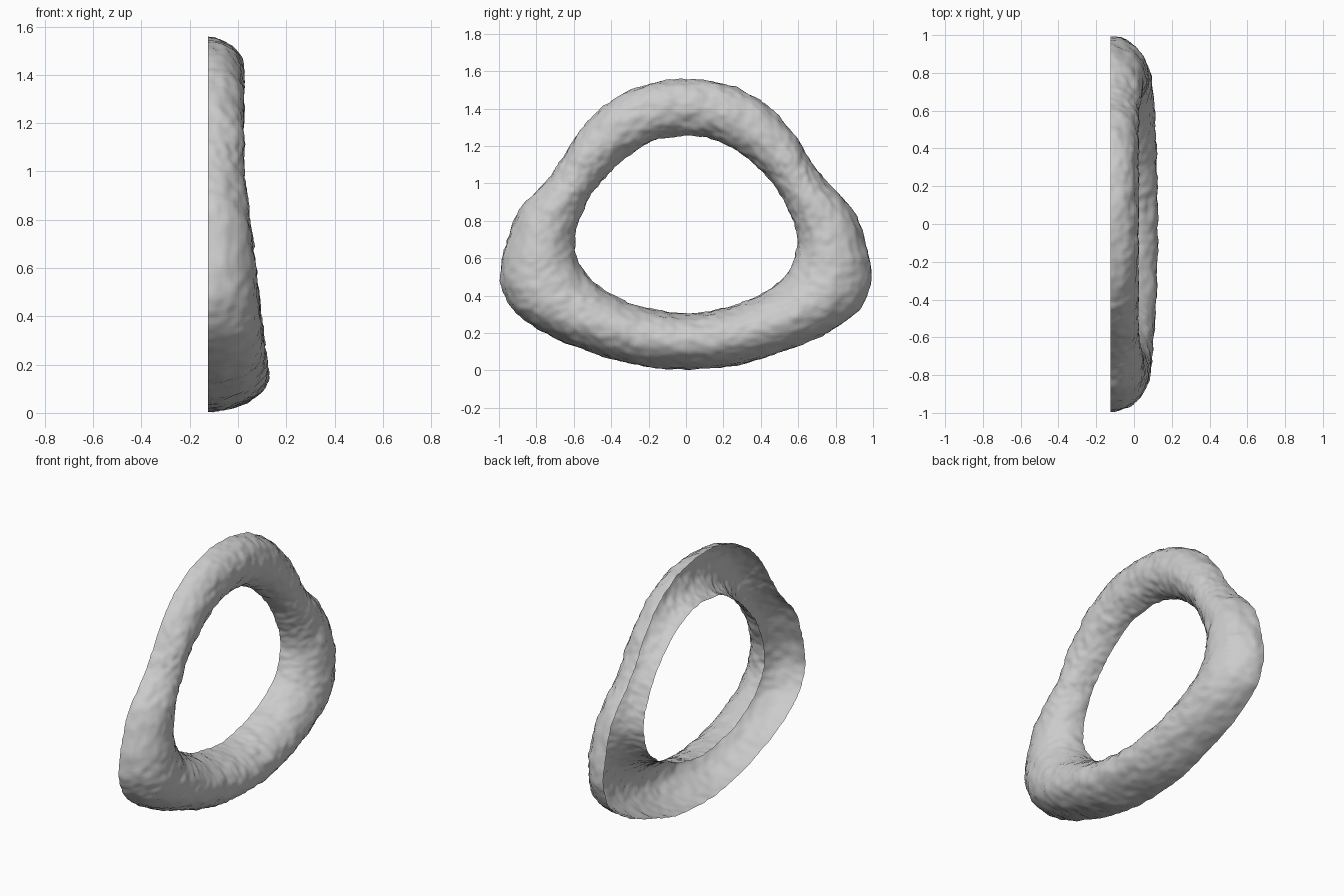
import bpy, bmesh, math
from mathutils import Vector, noise

if "Cube" in bpy.data.objects:
    bpy.data.objects.remove(bpy.data.objects["Cube"])

BACK_X = -0.125
# Right half of the ring, top to bottom: outer rim y, z and inner rim y, z
HALF = [
    (0.00, 1.555, 0.00, 1.255), (0.21, 1.53, 0.15, 1.235), (0.41, 1.435, 0.29, 1.16),
    (0.57, 1.275, 0.41, 1.06), (0.66, 1.13, 0.50, 0.95), (0.75, 1.01, 0.56, 0.83),
    (0.90, 0.84, 0.595, 0.71), (0.99, 0.55, 0.58, 0.60), (0.95, 0.36, 0.52, 0.495),
    (0.80, 0.225, 0.42, 0.42), (0.56, 0.115, 0.28, 0.355), (0.28, 0.03, 0.14, 0.32),
    (0.00, 0.007, 0.00, 0.305)]
LOOP = HALF + [(-a, b, -c, d) for a, b, c, d in HALF[-2:0:-1]]
STEPS, ARC = 12, 36


def spline(a, b, c, d, t):
    return 0.5 * (2*b + (c - a)*t + (2*a - 5*b + 4*c - d)*t*t + (3*b - a - 3*c + d)*t**3)


def ring_point(i):
    k, t = divmod(i, STEPS)
    pts = [LOOP[(k + j) % len(LOOP)] for j in (-1, 0, 1, 2)]
    return [spline(*v, t / STEPS) for v in zip(*pts)]


# Half-elliptical shell swept round the ring, open at the back
bm = bmesh.new()
rows = []
for i in range(len(LOOP) * STEPS):
    oy, oz, iy, iz = ring_point(i)
    outer, inner = Vector((BACK_X, oy, oz)), Vector((BACK_X, iy, iz))
    mid, half = (outer + inner) / 2, (outer - inner) / 2
    depth = 0.025 + 0.12 * max(0, 1 - mid.z) - BACK_X
    row = []
    for j in range(ARC + 1):
        a = math.pi * j / ARC
        p = mid + half * math.cos(a) + Vector((depth * math.sin(a), 0, 0))
        # Rough, hewn surface
        n = half.normalized() * math.cos(a) + Vector((math.sin(a), 0, 0))
        bump = 0.007 * noise.noise(p * 11) + 0.007 * noise.noise(p * 26) + 0.003 * noise.noise(p * 50)
        p += n * bump
        p.x = max(p.x, BACK_X)
        p.z = max(p.z, 0)
        row.append(bm.verts.new(p))
    rows.append(row)
for r, s in zip(rows, rows[1:] + rows[:1]):
    for j in range(ARC):
        bm.faces.new((r[j], r[j + 1], s[j + 1], s[j]))
bm.normal_update()
if sum(f.normal.x for f in bm.faces) < 0:
    bmesh.ops.reverse_faces(bm, faces=bm.faces[:])
for f in bm.faces:
    f.smooth = True

mesh = bpy.data.meshes.new("rough_ring")
bm.to_mesh(mesh)
bm.free()
ring = bpy.data.objects.new("rough_ring", mesh)
bpy.context.collection.objects.link(ring)
